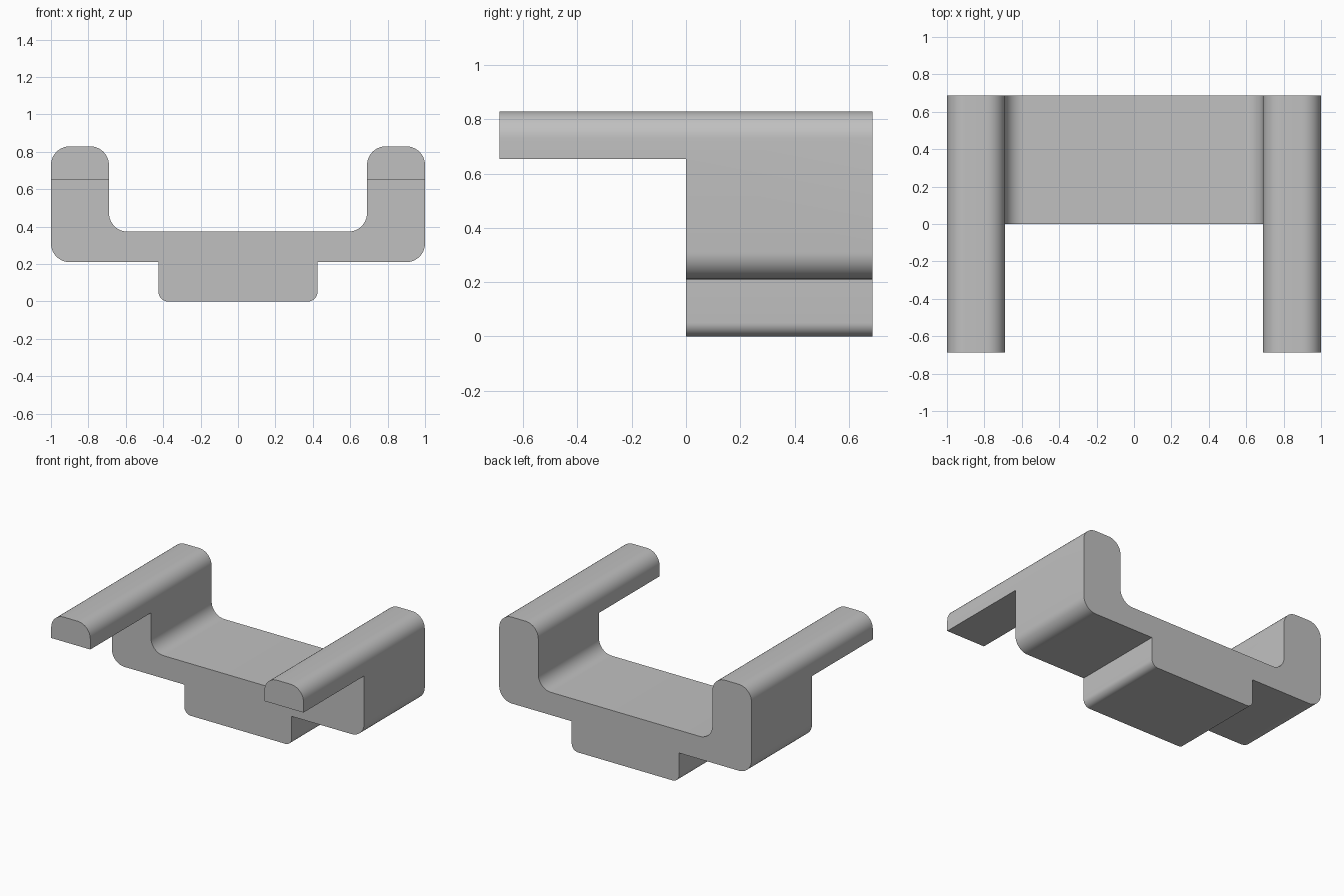
import bpy
import bmesh
import math
from mathutils import Vector

cube = bpy.data.objects.get("Cube")
if cube:
    bpy.data.objects.remove(cube, do_unlink=True)

HALF_DEPTH = 0.687
ARM_BOTTOM = 0.653

grey = bpy.data.materials.new("plain grey")
grey.use_nodes = True
colour = (0.53, 0.53, 0.53, 1)
grey.diffuse_color = colour
grey.node_tree.nodes["Principled BSDF"].inputs["Base Color"].default_value = colour


def rounded(corners, steps=10):
    """Replace each (x, z, radius) right-angle corner by an arc."""
    points = []
    for i, (x, z, r) in enumerate(corners):
        p = Vector((x, z))
        if r == 0:
            points.append(p)
            continue
        before = (Vector(corners[i - 1][:2]) - p).normalized() * r
        after = (Vector(corners[(i + 1) % len(corners)][:2]) - p).normalized() * r
        for k in range(steps + 1):
            a = math.pi / 2 * k / steps
            points.append(p + before * (1 - math.sin(a)) + after * (1 - math.cos(a)))
    return points


# Cross-section: stepped base, floor and two upright walls
half = [(0.425, 0, 0.05), (0.425, 0.21, 0), (1, 0.21, 0.1),
        (1, 0.829, 0.1), (0.69, 0.829, 0.1), (0.69, 0.373, 0.1)]
section = rounded(half + [(-x, z, r) for x, z, r in reversed(half)])

bm = bmesh.new()
face = bm.faces.new([bm.verts.new((p.x, -HALF_DEPTH, p.y)) for p in section])
extruded = bmesh.ops.extrude_face_region(bm, geom=[face])["geom"]
bmesh.ops.translate(bm, vec=(0, 2 * HALF_DEPTH, 0),
                    verts=[v for v in extruded if isinstance(v, bmesh.types.BMVert)])
bmesh.ops.recalc_face_normals(bm, faces=bm.faces)
mesh = bpy.data.meshes.new("cradle_bracket")
bm.to_mesh(mesh)
bm.free()
mesh.materials.append(grey)
bracket = bpy.data.objects.new("cradle_bracket", mesh)
bpy.context.collection.objects.link(bracket)

# Cut away the front below the arms
bpy.ops.mesh.primitive_cube_add(size=2, location=(0, -1, ARM_BOTTOM - 1))
cutter = bpy.context.object
cutter.name = "front_cutter"
cutter.scale.x = 1.5
cutter.hide_render = True

cut = bracket.modifiers.new("front_cut", "BOOLEAN")
cut.operation = "DIFFERENCE"
cut.solver = "EXACT"
cut.object = cutter
bpy.ops.object.select_all(action="DESELECT")
bracket.select_set(True)
bpy.context.view_layer.objects.active = bracket
bpy.ops.object.modifier_apply(modifier=cut.name)
bpy.data.objects.remove(cutter, do_unlink=True)

# Smooth the rounded edges, keep the corners crisp
bpy.ops.object.shade_smooth_by_angle(angle=math.radians(30))
